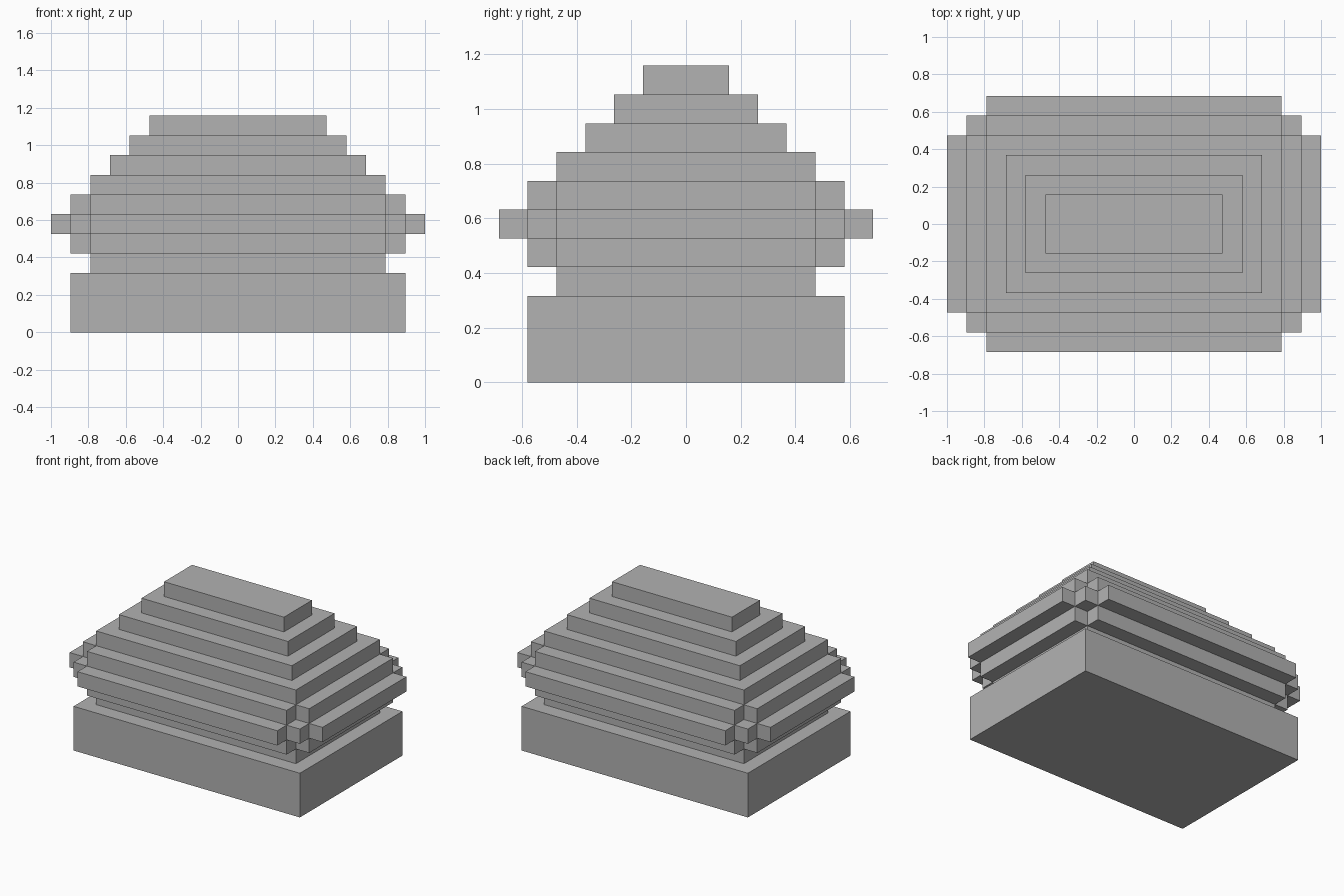
import bpy
import bmesh

cube = bpy.data.objects.get("Cube")
if cube:
    bpy.data.objects.remove(cube, do_unlink=True)

UNIT = 2 / 19  # one block; every step is a whole block

stone = bpy.data.materials.new("stone_grey")
stone.use_nodes = True
colour = (0.447, 0.447, 0.447, 1)
stone.diffuse_color = colour
stone.node_tree.nodes["Principled BSDF"].inputs["Base Color"].default_value = colour


def outline(half_x, half_y, notches):
    """Counter-clockwise rectangle with its corners cut into block steps."""
    quarter = []
    for k in range(notches + 1):
        y = half_y - notches + k
        quarter.append((half_x - k, y))
        if k < notches:
            quarter.append((half_x - k - 1, y))
    back = quarter + [(-x, y) for x, y in reversed(quarter)]
    return back + [(-x, -y) for x, y in back]


def slab(name, half_x, half_y, bottom, height, notches=0):
    """Solid prism over the stepped outline, measured in blocks."""
    bm = bmesh.new()
    points = outline(half_x, half_y, notches)
    low, high = [[bm.verts.new((x * UNIT, y * UNIT, z * UNIT)) for x, y in points]
                 for z in (bottom, bottom + height)]
    bm.faces.new(high)
    bm.faces.new(low[::-1])
    for i in range(len(points)):
        j = (i + 1) % len(points)
        bm.faces.new((low[i], low[j], high[j], high[i]))
    mesh = bpy.data.meshes.new(name)
    bm.to_mesh(mesh)
    bm.free()
    mesh.materials.append(stone)
    bpy.context.collection.objects.link(bpy.data.objects.new(name, mesh))


# Plinth and recessed neck
slab("base", 8.5, 5.5, 0, 3)
slab("neck", 7.5, 4.5, 3, 1)

# Bulging band with stepped corners
slab("lower_band", 8.5, 5.5, 4, 1, notches=1)
slab("middle_band", 9.5, 6.5, 5, 1, notches=2)
slab("upper_band", 8.5, 5.5, 6, 1, notches=1)

# Stepped roof, each tier one block smaller all round
for i in range(4):
    slab(f"roof_tier_{i + 1}", 7.5 - i, 4.5 - i, 7 + i, 1)
